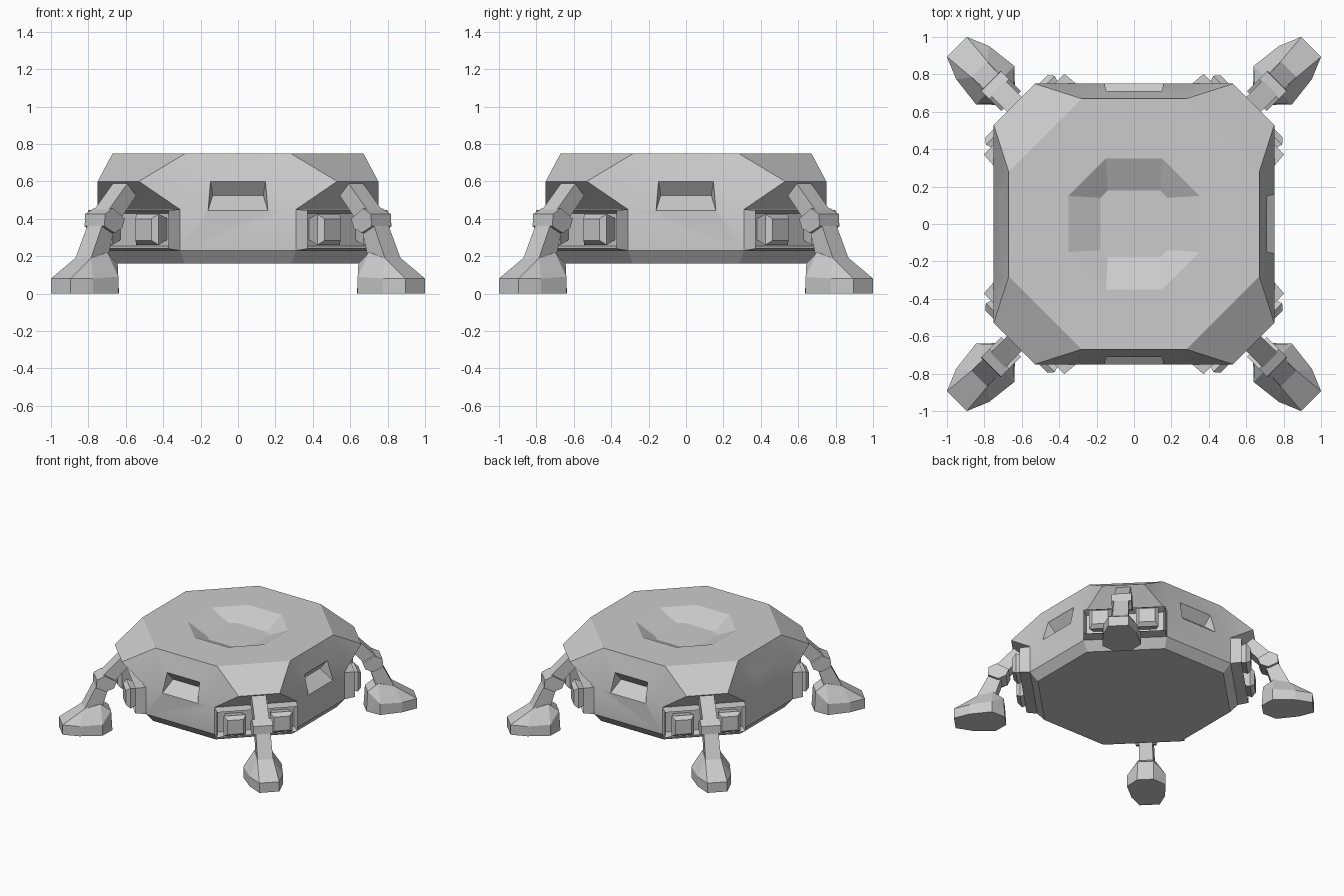
import bpy, bmesh
from math import radians
from mathutils import Matrix, Vector

if "Cube" in bpy.data.objects:
    bpy.data.objects.remove(bpy.data.objects["Cube"])


def finish(bm, name, smooth=None):
    bmesh.ops.recalc_face_normals(bm, faces=bm.faces)
    me = bpy.data.meshes.new(name)
    bm.to_mesh(me)
    bm.free()
    ob = bpy.data.objects.new(name, me)
    bpy.context.collection.objects.link(ob)
    if smooth:
        bpy.context.view_layer.objects.active = ob
        ob.select_set(True)
        bpy.ops.object.shade_smooth_by_angle(angle=radians(smooth))
        ob.select_set(False)
    return ob


def hull(pts, angle=0, inset=None):
    """Convex solid from points, mirrored in y, turned about z."""
    bm = bmesh.new()
    for x, y, z in pts:
        for s in ((1, -1) if y else (1,)):
            bm.verts.new((x, s * y, z))
    bmesh.ops.convex_hull(bm, input=bm.verts)
    bmesh.ops.delete(bm, geom=[v for v in bm.verts if not v.link_faces], context='VERTS')
    bmesh.ops.dissolve_limit(bm, angle_limit=radians(1), verts=bm.verts, edges=bm.edges)
    bmesh.ops.recalc_face_normals(bm, faces=bm.faces)
    if inset:
        front = [f for f in bm.faces if f.normal.x > 0.95]
        bmesh.ops.inset_region(bm, faces=front, thickness=inset[0])
        for v in {v for f in front for v in f.verts}:
            v.co.x -= inset[1]
    bm.transform(Matrix.Rotation(radians(angle), 4, 'Z'))
    return bm


def cut(ob, cutter):
    cutter.hide_render = True
    cutter.hide_viewport = True
    cutter.display_type = 'WIRE'
    m = ob.modifiers.new("cut", 'BOOLEAN')
    m.object = cutter
    m.operation = 'DIFFERENCE'
    m.solver = 'EXACT'


# Hull: octagonal rings with overhanging corners
bm = bmesh.new()


def ring(a, b, z):
    return [bm.verts.new(Matrix.Rotation(radians(90 * k), 3, 'Z') @ Vector((s * a, -b, z)))
            for k in range(4) for s in (-1, 1)]


A = ring(.28, .67, .75)
C = ring(.53, .75, .60)
B = ring(.31, .75, .45)
D = ring(.31, .75, .23)
E = ring(.285, .695, .16)
bm.faces.new(A)
bm.faces.new(E[::-1])
for i in range(8):
    j = (i + 1) % 8
    if i % 2 == 0:
        bm.faces.new((A[i], A[j], B[j], B[i]))
    else:
        bm.faces.new((A[i], A[j], C[j], C[i]))
        bm.faces.new((C[i], C[j], B[j], B[i]))
    bm.faces.new((A[i], C[i], B[i]))
    bm.faces.new((B[i], B[j], D[j], D[i]))
    bm.faces.new((D[i], D[j], E[j], E[i]))
body = finish(bm, "body", 25)

# Shallow crater in the roof
crater = []
for a, b, z in ((.15, .35, .85), (.15, .35, .75), (.14, .18, .67)):
    crater += [(s * x, y, z) for s in (-1, 1) for x, y in ((a, b), (b, a))]
cut(body, finish(hull(crater), "crater_cutter"))

# Wedge-shaped windows on four sides
for k in range(4):
    w = [(.85, .147, .60), (.709, .147, .60), (.85, .16, .443), (.75, .16, .443),
         (.65, .135, .525)]
    cut(body, finish(hull(w, 90 * k), f"window_cutter_{k}"))

for k in range(4):
    a = 45 + 90 * k
    # Recessed frame on each corner
    finish(hull([(.72, .311, .45), (.72, .311, .23), (.75, .311, .45), (.75, .311, .23),
                 (.83, .305, .445), (.83, .305, .24)], a, (.022, .06)), f"corner_frame_{k}")
    # Paired flared pods either side of the leg
    for s in (-1, 1):
        bm = hull([(.76, .055, .40), (.76, .055, .29), (.86, .085, .425), (.86, .085, .26),
                   (.89, .06, .40), (.89, .06, .285)])
        bm.transform(Matrix.Rotation(radians(a), 4, 'Z') @ Matrix.Translation((0, s * .175, 0)))
        finish(bm, f"corner_pod_{k}_{'left' if s > 0 else 'right'}")
    # Upper leg
    finish(hull([(.80, .055, .55), (.89, .055, .59), (.95, .055, .39), (1.04, .055, .44)], a),
           f"upper_leg_{k}")
    # Knee block
    finish(hull([(.93, .075, .40), (1.02, .075, .455), (1.08, .075, .425), (1.085, .075, .36),
                 (1.01, .075, .325), (.95, .075, .35)], a), f"knee_{k}")
    # Lower leg
    finish(hull([(.985, .05, .35), (1.075, .055, .38), (1.06, .055, .12), (1.19, .06, .15)], a),
           f"lower_leg_{k}")
    # Foot
    finish(hull([(.96, .06, 0), (1.05, .145, 0), (1.34, .075, 0), (1.34, .075, .08),
                 (1.22, .125, 0), (1.22, .125, .08), (1.05, .145, .09), (.97, .06, .16),
                 (1.05, .06, .22), (1.17, .06, .19)], a), f"foot_{k}")
